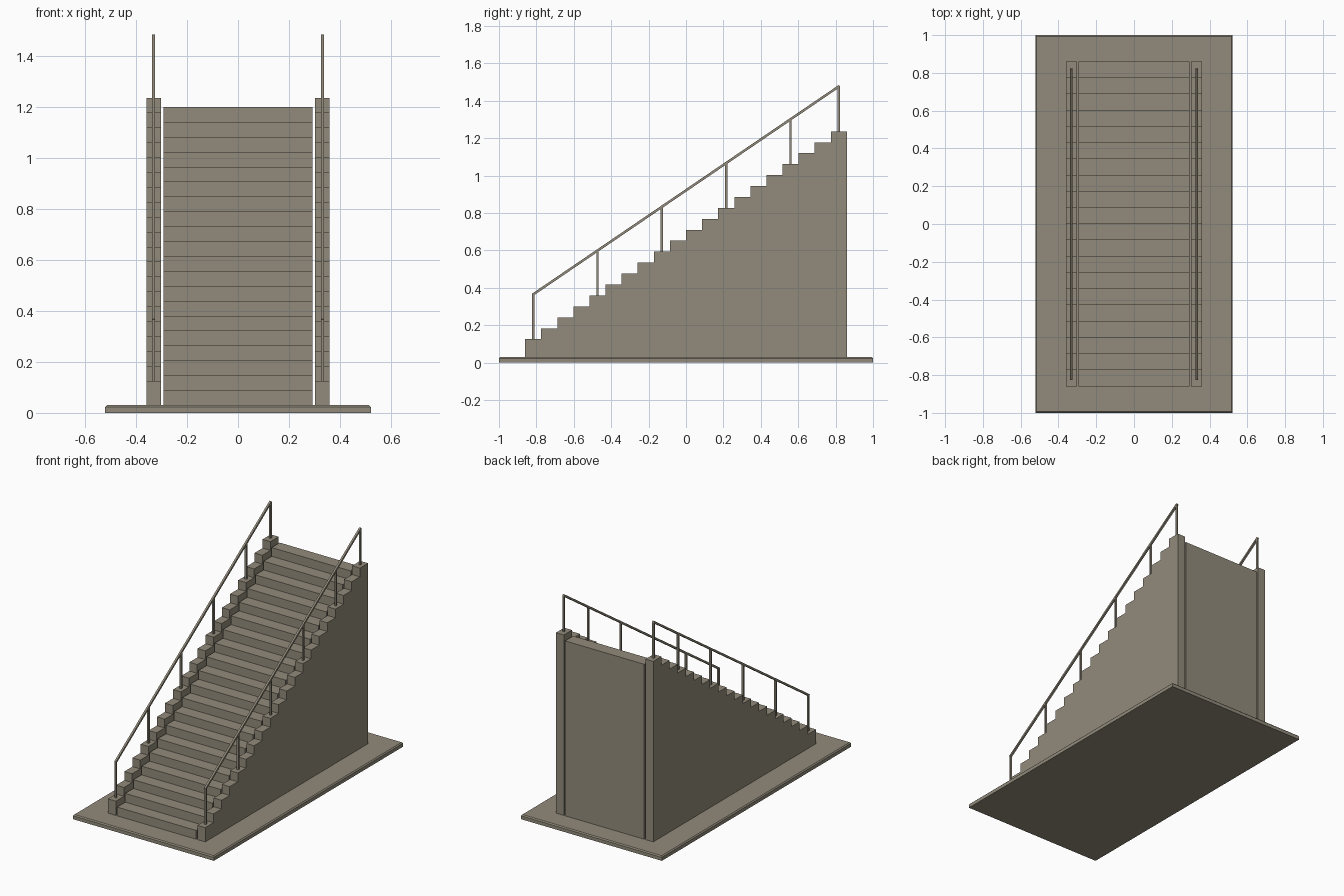
import bpy, bmesh, math
from mathutils import Matrix, Vector

if "Cube" in bpy.data.objects:
    bpy.data.objects.remove(bpy.data.objects["Cube"])

N, RUN, RISE = 20, 0.086, 0.0585
Y0, Z0 = -0.86, 0.03
PARAPET = 0.037      # side wall height above the treads
RAIL_H = 0.24        # handrail height above the side wall
RAIL_X = 0.332

stone = bpy.data.materials.new("warm grey stone")
stone.diffuse_color = (0.29, 0.26, 0.2, 1)
stone.use_nodes = True
stone.node_tree.nodes["Principled BSDF"].inputs["Base Color"].default_value = stone.diffuse_color


def finish(name, bm):
    bmesh.ops.recalc_face_normals(bm, faces=bm.faces)
    me = bpy.data.meshes.new(name)
    bm.to_mesh(me)
    bm.free()
    me.materials.append(stone)
    ob = bpy.data.objects.new(name, me)
    bpy.context.collection.objects.link(ob)
    return ob


def box(bm, lo, hi):
    size = [b - a for a, b in zip(lo, hi)]
    mid = [(a + b) / 2 for a, b in zip(lo, hi)]
    m = Matrix.Translation(mid) @ Matrix.Diagonal((*size, 1))
    return bmesh.ops.create_cube(bm, size=1, matrix=m)


def stepped_block(name, x0, x1, lift):
    """Extrude a stair-shaped side profile along x."""
    pts = [(Y0, Z0)]
    for i in range(N):
        z = Z0 + RISE * (i + 1) + lift
        pts += [(Y0 + RUN * i, z), (Y0 + RUN * (i + 1), z)]
    pts.append((Y0 + RUN * N, Z0))
    bm = bmesh.new()
    face = bm.faces.new([bm.verts.new((x0, y, z)) for y, z in pts])
    ext = bmesh.ops.extrude_face_region(bm, geom=[face])["geom"]
    bmesh.ops.translate(bm, vec=(x1 - x0, 0, 0),
                        verts=[v for v in ext if isinstance(v, bmesh.types.BMVert)])
    return finish(name, bm)


def wall_top(i):
    return Vector((0, Y0 + RUN * (i + 0.5), Z0 + RISE * (i + 1) + PARAPET))


# base plate with a bevelled upper rim
bm = bmesh.new()
box(bm, (-0.522, -1, 0), (0.522, 1, Z0))
rim = [e for e in bm.edges if all(v.co.z > 0.01 for v in e.verts)]
bmesh.ops.bevel(bm, geom=rim, offset=0.007, segments=1, affect='EDGES')
finish("base_plate", bm)

# flight of steps
stepped_block("steps", -0.293, 0.293, 0)

for side, s in (("left", -1), ("right", 1)):
    # stepped side wall
    stepped_block(side + "_side_wall", s * 0.302, s * 0.36, PARAPET)

    # railing posts
    bm = bmesh.new()
    r = 0.006
    for i in (0, 4, 8, 12, 16, 19):
        p = wall_top(i)
        box(bm, (s * RAIL_X - r, p.y - r, p.z - 0.01),
            (s * RAIL_X + r, p.y + r, p.z + RAIL_H))
    finish(side + "_railing_posts", bm)

    # sloping handrail
    bm = bmesh.new()
    a, b = wall_top(0), wall_top(N - 1)
    length = (b - a).length + 0.01
    box(bm, (-0.0065, -length / 2, -0.0065), (0.0065, length / 2, 0.0065))
    rail = finish(side + "_handrail", bm)
    rail.data.transform(Matrix.Translation((a + b) / 2 + Vector((s * RAIL_X, 0, RAIL_H)))
                        @ Matrix.Rotation(math.atan2(RISE, RUN), 4, 'X'))
